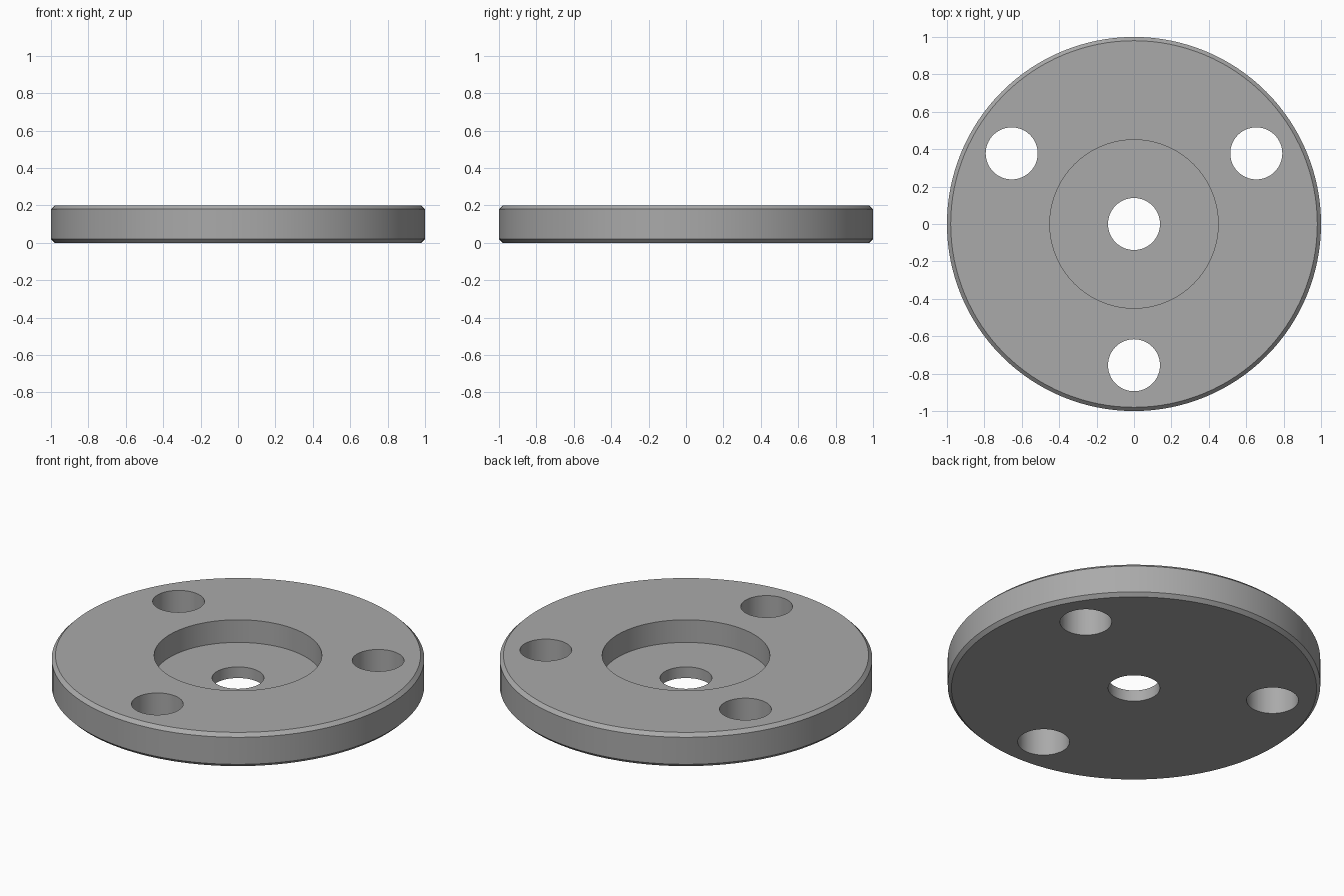
import bpy
import bmesh
import math

if "Cube" in bpy.data.objects:
    bpy.data.objects.remove(bpy.data.objects["Cube"])

SIDES = 128

grey = bpy.data.materials.new("light_grey")
grey.diffuse_color = (0.4, 0.4, 0.4, 1)
grey.use_nodes = True
grey.node_tree.nodes["Principled BSDF"].inputs["Base Color"].default_value = grey.diffuse_color


def link(name, bm):
    mesh = bpy.data.meshes.new(name)
    bm.to_mesh(mesh)
    bm.free()
    mesh.materials.append(grey)
    obj = bpy.data.objects.new(name, mesh)
    bpy.context.collection.objects.link(obj)
    return obj


def revolve(name, profile):
    """Turn a closed (radius, z) profile around the z axis."""
    bm = bmesh.new()
    rings = []
    for i in range(SIDES):
        a = 2 * math.pi * i / SIDES
        rings.append([bm.verts.new((r * math.cos(a), r * math.sin(a), z)) for r, z in profile])
    n = len(profile)
    for i in range(SIDES):
        p, q = rings[i], rings[(i + 1) % SIDES]
        for j in range(n):
            k = (j + 1) % n
            bm.faces.new((p[j], q[j], q[k], p[k]))
    bmesh.ops.recalc_face_normals(bm, faces=bm.faces)
    return link(name, bm)


# Chamfered disc with a centre bore and a round recess in the top
disc = revolve("flange_disc", [
    (0.139, 0), (0.98, 0), (1, 0.02), (1, 0.18), (0.98, 0.2),
    (0.45, 0.2), (0.45, 0.066), (0.139, 0.066)])

# Three through holes for bolts
bm = bmesh.new()
for deg in (30, 150, 270):
    a = math.radians(deg)
    hole = bmesh.ops.create_cone(bm, cap_ends=True, segments=64,
                                 radius1=0.139, radius2=0.139, depth=0.6)
    bmesh.ops.translate(bm, verts=hole["verts"],
                        vec=(0.755 * math.cos(a), 0.755 * math.sin(a), 0.1))
cutter = link("bolt_hole_cutter", bm)
cutter.hide_render = True

cut = disc.modifiers.new("bolt_holes", "BOOLEAN")
cut.operation = "DIFFERENCE"
cut.solver = "EXACT"
cut.object = cutter

bpy.ops.object.select_all(action="DESELECT")
disc.select_set(True)
bpy.context.view_layer.objects.active = disc
bpy.ops.object.modifier_apply(modifier=cut.name)
bpy.data.objects.remove(cutter)
bpy.ops.object.shade_smooth_by_angle(angle=math.radians(30))
